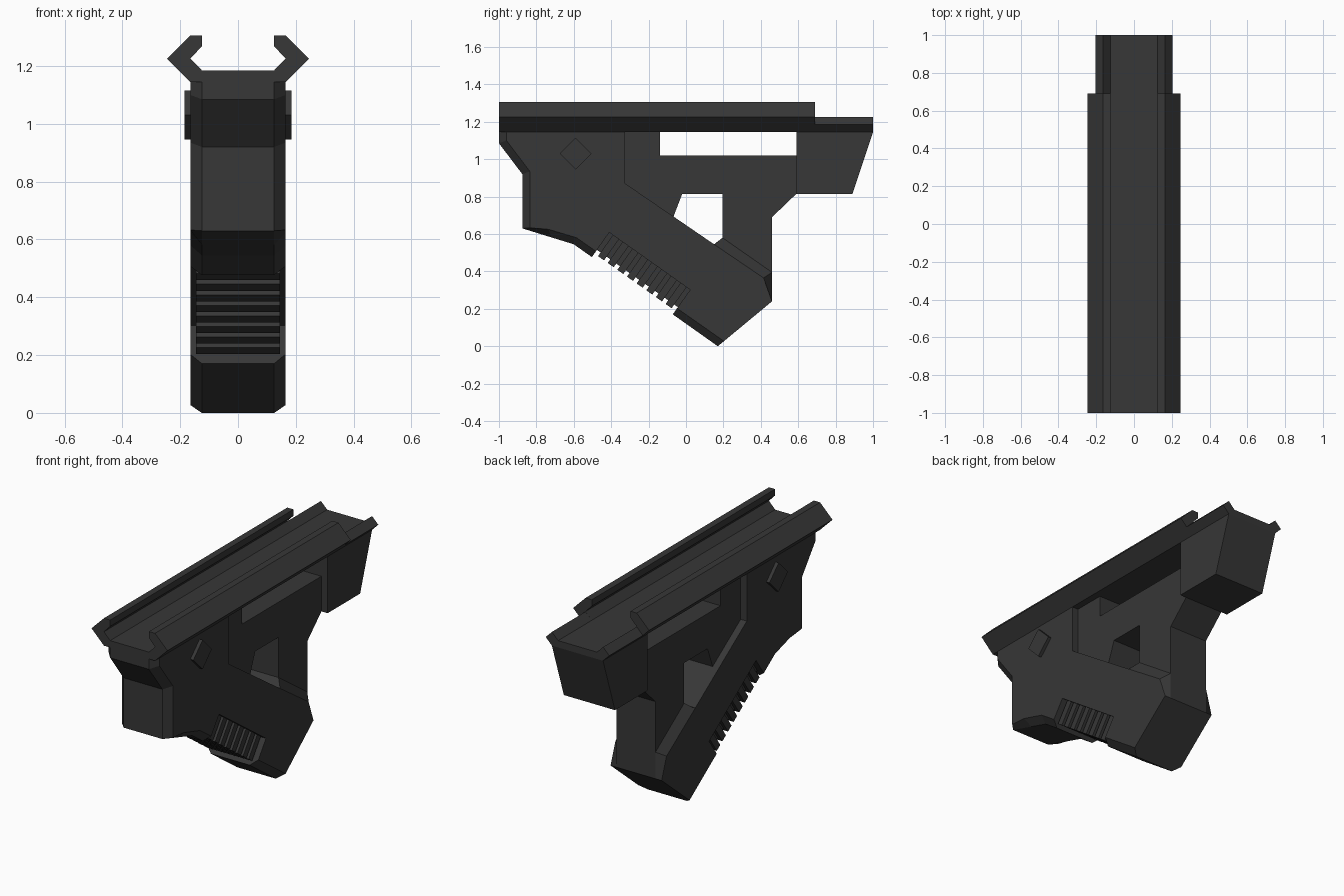
import bpy, bmesh, math
from mathutils import Vector

cube = bpy.data.objects.get("Cube")
if cube:
    bpy.data.objects.remove(cube, do_unlink=True)

mat = bpy.data.materials.new("dark_grey_polymer")
mat.use_nodes = True
COLOUR = (0.038, 0.038, 0.038, 1)
mat.diffuse_color = COLOUR
bsdf = next(n for n in mat.node_tree.nodes if n.type == 'BSDF_PRINCIPLED')
bsdf.inputs["Base Color"].default_value = COLOUR
bsdf.inputs["Roughness"].default_value = 0.6


def loft(name, rings):
    """Closed solid through matching rings of 3D points, flat shaded."""
    bm = bmesh.new()
    loops = [[bm.verts.new(p) for p in ring] for ring in rings]
    n = len(loops[0])
    for a, b in zip(loops, loops[1:]):
        for i in range(n):
            j = (i + 1) % n
            bm.faces.new((a[i], a[j], b[j], b[i]))
    bm.faces.new(loops[0])
    bm.faces.new(loops[-1])
    bmesh.ops.recalc_face_normals(bm, faces=bm.faces)
    mesh = bpy.data.meshes.new(name)
    bm.to_mesh(mesh)
    bm.free()
    mesh.materials.append(mat)
    obj = bpy.data.objects.new(name, mesh)
    bpy.context.collection.objects.link(obj)
    return obj


def side_slab(name, pts, half):
    """Side outline of (y, z) points extruded to x = +-half."""
    return loft(name, [[(x, y, z) for y, z in pts] for x in (-half, half)])


def rail(name, half_profile, y0, y1):
    """Mirrored (x, z) section extruded along y."""
    pts = half_profile + [(-x, z) for x, z in reversed(half_profile)]
    return loft(name, [[(x, y, z) for x, z in pts] for y in (y0, y1)])


HALF, CORE = 0.165, 0.125

# Main body: a wide outline on the centre, shrunk on the outer sides for chamfers
centre = [(-1, 1.145), (-1, 1.085), (-.875, .92), (-.875, .63), (-.72, .582),
          (-.6, .545), (.17, 0), (.46, .24), (.46, .395), (.195, .58),
          (.15, .545), (-.325, .87), (-.325, 1.145)]
outer = [(-.96, 1.145), (-.96, 1.10), (-.835, .935), (-.835, .633), (-.735, .625),
         (-.585, .58), (.203, .027), (.46, .24), (.415, .365), (.152, .5435),
         (.15, .545), (-.325, .87), (-.325, 1.145)]
body = loft("main_body", [[(x, y, z) for y, z in pts] for x, pts in
                          ((-HALF, outer), (-CORE, centre), (CORE, centre), (HALF, outer))])

# Grip recess, laid out along the sloping lower edge
START = Vector((-.49, .4955))
ALONG = Vector((.77, -.545)).normalized()
INWARD = Vector((-ALONG.y, ALONG.x))
LENGTH, DEPTH, GAP, RIBS = 0.53, 0.138, 0.024, 8


def grip_box(name, s0, s1, t0, t1, half):
    pts = [START + ALONG * s + INWARD * t
           for s, t in ((s0, t0), (s1, t0), (s1, t1), (s0, t1))]
    return side_slab(name, pts, half)


cutter = grip_box("grip_cutter", 0, LENGTH, -0.1, DEPTH, 0.3)
cutter.hide_render = True
mod = body.modifiers.new("grip_recess", 'BOOLEAN')
mod.operation = 'DIFFERENCE'
mod.solver = 'EXACT'
mod.object = cutter
bpy.context.view_layer.objects.active = body
bpy.ops.object.modifier_apply(modifier=mod.name)
bpy.data.objects.remove(cutter, do_unlink=True)

# Grip core and ribs
grip_box("grip_core", -0.01, LENGTH + 0.01, 0.024, DEPTH + 0.01, CORE)
pitch = (LENGTH - GAP) / RIBS
for i in range(RIBS):
    s = GAP + i * pitch
    grip_box(f"grip_rib_{i + 1}", s, s + pitch - GAP, 0, DEPTH, 0.145)

# Narrow web with the top slot, the window and the rear post
side_slab("web_and_post", [
    (-.34, 1.145), (-.14, 1.145), (-.14, 1.02), (.60, 1.02), (.60, .825), (.59, .815),
    (.46, .69), (.46, .395), (.3, .42), (.195, .5), (.195, .815), (-.02, .815),
    (-.067, .693), (-.1, .65), (-.34, .82)], CORE)

# Rear block
side_slab("rear_block", [(.59, 1.145), (.59, .815), (.89, .815), (1, 1.145)], HALF)

# Clamp rail: full claws, then cut-down claws at the back
rail("clamp_rail", [(.165, 1.145), (.245, 1.225), (.165, 1.305), (.125, 1.305),
                    (.125, 1.268), (.165, 1.226), (.125, 1.185)], -1, .69)
rail("clamp_rail_rear", [(.165, 1.145), (.205, 1.185), (.165, 1.225), (.125, 1.185)], .69, 1)

# Diamond pin heads on both sides
R = 0.085
side_slab("diamond_pin", [(-.59 + R * math.cos(a), 1.03 + R * math.sin(a))
                          for a in (i * math.pi / 2 for i in range(4))], 0.185)
